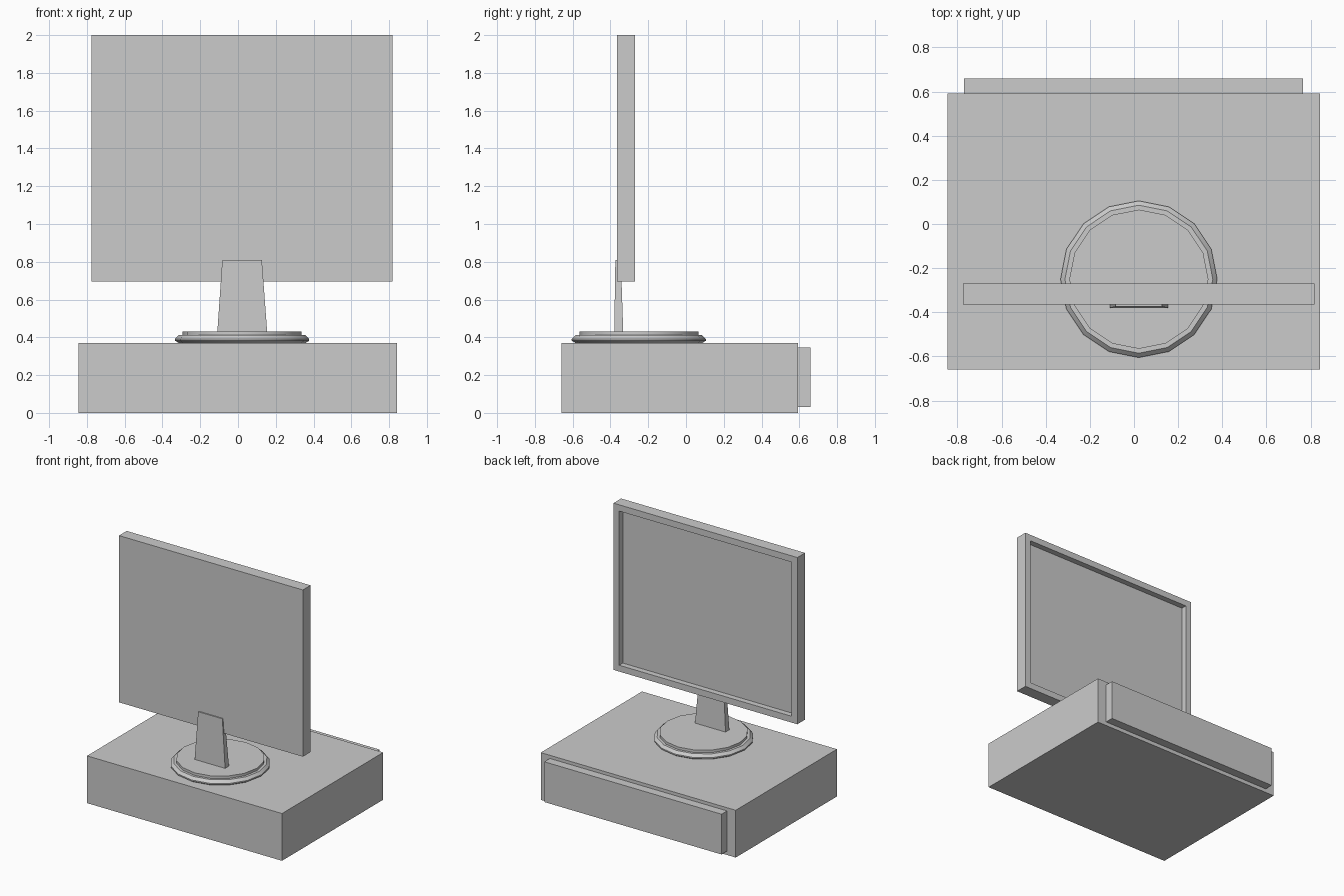
import bpy, bmesh
from math import radians, pi
from mathutils import Vector, Matrix

if "Cube" in bpy.data.objects:
    bpy.data.objects.remove(bpy.data.objects["Cube"])


def finish(name, bm):
    bmesh.ops.recalc_face_normals(bm, faces=bm.faces)
    mesh = bpy.data.meshes.new(name)
    bm.to_mesh(mesh)
    bm.free()
    obj = bpy.data.objects.new(name, mesh)
    bpy.context.collection.objects.link(obj)
    return obj


def box_bm(x, y, z):
    """Box from (min, max) pairs on each axis."""
    bm = bmesh.new()
    bmesh.ops.create_cube(bm, size=1)
    for v in bm.verts:
        v.co = Vector([lo + (c + 0.5) * (hi - lo)
                       for c, (lo, hi) in zip(v.co, (x, y, z))])
    return bm


# Computer case and its raised face panel
finish("case", box_bm((-0.845, 0.843), (-0.66, 0.592), (0, 0.37)))
finish("case_panel", box_bm((-0.77, 0.765), (0.58, 0.66), (0.03, 0.345)))

# Monitor with a recessed screen on the +y side
bm = box_bm((-0.775, 0.817), (-0.365, -0.27), (0.695, 2.0))
bm.normal_update()
screen = max(bm.faces, key=lambda f: f.calc_center_median().y)
bmesh.ops.inset_region(bm, faces=[screen], thickness=0.07)
ring = list(screen.verts)
wall = bmesh.ops.extrude_face_region(bm, geom=[screen])
bmesh.ops.translate(bm, vec=(0, -0.045, 0),
                    verts=[g for g in wall["geom"] if isinstance(g, bmesh.types.BMVert)])
if screen.is_valid:
    bmesh.ops.delete(bm, geom=[screen], context="FACES_ONLY")
finish("monitor", bm)

# Tapered neck
bm = box_bm((-0.11, 0.155), (-0.38, -0.332), (0.42, 0.81))
for v in bm.verts:
    if v.co.z > 0.6:
        v.co.x = 0.0215 + (v.co.x - 0.0225) * 0.79
        v.co.y = -0.374 if v.co.y < -0.35 else -0.345
finish("neck", bm)

# Stepped 16-sided foot, spun from a profile of (radius, height)
profile = [(0, 0.37), (0.335, 0.37), (0.355, 0.382), (0.355, 0.392),
           (0.335, 0.412), (0.315, 0.412), (0.315, 0.432), (0, 0.432)]
bm = bmesh.new()
verts = [bm.verts.new((r, 0, z)) for r, z in profile]
edges = [bm.edges.new(pair) for pair in zip(verts, verts[1:])]
bmesh.ops.spin(bm, geom=verts + edges, cent=(0, 0, 0), axis=(0, 0, 1),
               angle=2 * pi, steps=16)
bmesh.ops.remove_doubles(bm, verts=bm.verts, dist=0.0005)
bmesh.ops.transform(bm, matrix=Matrix.Translation((0.022, -0.25, 0)), verts=bm.verts)
foot = finish("foot", bm)
bpy.context.view_layer.objects.active = foot
foot.select_set(True)
bpy.ops.object.shade_smooth_by_angle(angle=radians(25))
